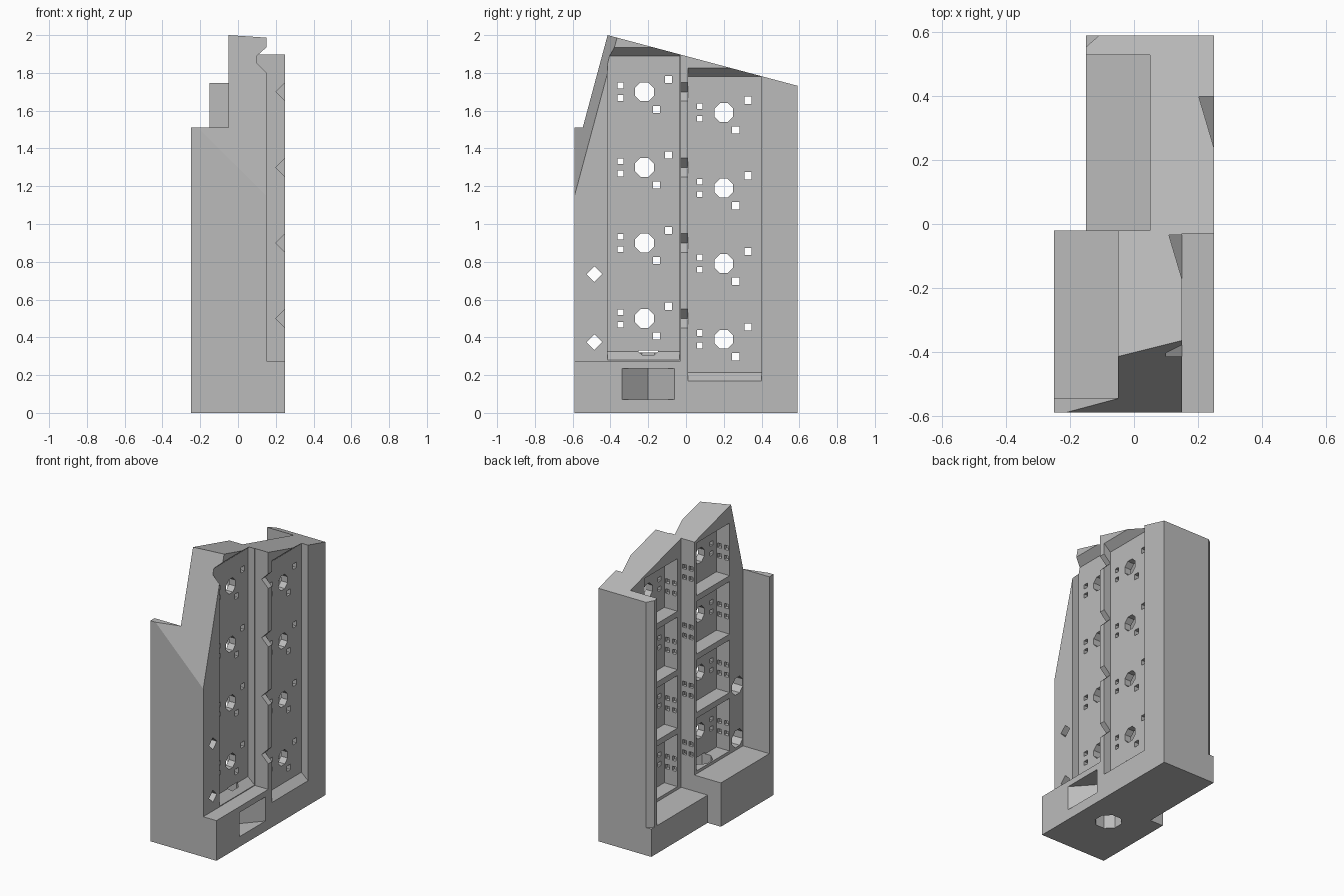
import bpy, bmesh, math
from mathutils import Vector

if "Cube" in bpy.data.objects:
    bpy.data.objects.remove(bpy.data.objects["Cube"], do_unlink=True)

grey = bpy.data.materials.new("plain_grey")
grey.use_nodes = True
grey.diffuse_color = (0.5, 0.5, 0.5, 1)
grey.node_tree.nodes["Principled BSDF"].inputs["Base Color"].default_value = (0.5, 0.5, 0.5, 1)


def prism(bm, axis, pts, a, b):
    """Extrude a 2D outline along an axis from a to b."""
    place = {"x": lambda u, v, t: (t, u, v),
             "y": lambda u, v, t: (u, t, v),
             "z": lambda u, v, t: (u, v, t)}[axis]
    low = [bm.verts.new(place(u, v, a)) for u, v in pts]
    high = [bm.verts.new(place(u, v, b)) for u, v in pts]
    n = len(pts)
    faces = [bm.faces.new(low), bm.faces.new(high)]
    for i in range(n):
        j = (i + 1) % n
        faces.append(bm.faces.new((low[i], low[j], high[j], high[i])))
    bmesh.ops.recalc_face_normals(bm, faces=faces)


def rect(u0, u1, v0, v1):
    return [(u0, v0), (u1, v0), (u1, v1), (u0, v1)]


def square(u, v, size):
    h = size / 2
    return rect(u - h, u + h, v - h, v + h)


def ngon(u, v, radius, n, turn=0.0):
    return [(u + radius * math.cos(2 * math.pi * (i + turn) / n),
             v + radius * math.sin(2 * math.pi * (i + turn) / n)) for i in range(n)]


def trim(bm, point, normal):
    """Cut a convex part by a plane and close the cut."""
    geom = bm.verts[:] + bm.edges[:] + bm.faces[:]
    bmesh.ops.bisect_plane(bm, geom=geom, dist=1e-5, plane_co=point,
                           plane_no=normal, clear_outer=True)
    bmesh.ops.holes_fill(bm, edges=[e for e in bm.edges if e.is_boundary])
    bmesh.ops.recalc_face_normals(bm, faces=bm.faces)


def make(name, bm):
    mesh = bpy.data.meshes.new(name)
    bm.to_mesh(mesh)
    bm.free()
    mesh.materials.append(grey)
    obj = bpy.data.objects.new(name, mesh)
    bpy.context.scene.collection.objects.link(obj)
    return obj


def combine(target, other, operation):
    mod = target.modifiers.new(other.name, "BOOLEAN")
    mod.operation = operation
    mod.solver = "EXACT"
    mod.object = other
    bpy.context.view_layer.objects.active = target
    bpy.ops.object.modifier_apply(modifier=mod.name)
    bpy.data.objects.remove(other, do_unlink=True)


# Sloping roof and the tilted front corner
roof_point = Vector((-0.05, -0.415, 2.0))
roof_normal = Vector((0, 0.267, 1))
corner_right = Vector((0.15, -0.365, 1.987))
corner_low = Vector((0.15, -0.59, 1.15))
corner_normal = (corner_right - roof_point).cross(corner_low - roof_point)
if corner_normal.y > 0:
    corner_normal.negate()


def part(name, axis, pts, a, b, roof=False, corner=False):
    bm = bmesh.new()
    prism(bm, axis, pts, a, b)
    if roof:
        trim(bm, roof_point, roof_normal)
    if corner:
        trim(bm, roof_point, corner_normal)
    return make(name, bm)


# Solid body: two offset columns, end walls and stepped base
body = part("switch_case", "z", rect(-0.05, 0.15, -0.59, -0.02), 0, 2.3, True, True)
for piece in (
    part("back_column", "z", rect(0.05, 0.25, -0.03, 0.59), 0, 2.3, True),
    part("front_wall", "z", rect(-0.25, 0.0, -0.59, -0.545), 0, 1.51, False, True),
    part("back_wall", "z", [(0.1, 0.53), (0.1, 0.59), (-0.11, 0.59), (-0.15, 0.555),
                            (-0.15, 0.53)], 0, 2.3, True),
    part("front_base", "y", [(-0.25, 0), (0.25, 0), (0.25, 0.275), (0, 0.275),
                             (0, 0.3), (-0.25, 0.3)], -0.59, -0.02),
    part("back_base", "z", rect(-0.15, 0.1, -0.05, 0.59), 0, 0.19),
):
    combine(body, piece, "UNION")

# Column layout: outer face x, key centre y, lowest key z, pocket y range
columns = [(0.15, -0.22, 0.5, -0.415, -0.035), (0.25, 0.2, 0.39, 0.01, 0.4)]
pockets = bmesh.new()
holes = bmesh.new()

for face, y, z0, y0, y1 in columns:
    # Long recess with slanted ends
    floor, low, high = face - 0.05, z0 - 0.22, z0 + 1.435
    prism(pockets, "y", [(face + 0.2, low), (face, low), (floor, low + 0.045),
                         (floor, high - 0.045), (face, high), (face + 0.2, high)], y0, y1)
    for k in range(4):
        z = z0 + 0.4 * k
        # Cell behind each key plate
        prism(pockets, "x", rect(y - 0.18, y + 0.18, z - 0.18, z + 0.18),
              face - 0.25, face - 0.1)
        # Openings through the key plate
        prism(holes, "x", ngon(y, z, 0.054, 8, 0.5), face - 0.12, face - 0.03)
        for dy, dz, size in ((-0.127, 0.033, 0.03), (-0.127, -0.033, 0.03),
                             (0.128, 0.065, 0.038), (0.063, -0.093, 0.038)):
            prism(holes, "x", square(y + dy, z + dz, size), face - 0.12, face - 0.03)
        # Wire holes in the side wall of the cell
        for dx in (-0.025, 0.025):
            for dz in (-0.065, 0.005):
                wire = square(face - 0.15 + dx, z + dz, 0.03)
                prism(holes, "y", wire, y - 0.205, y - 0.15)
                if face < 0.2:
                    prism(holes, "y", wire, -0.06, 0.0)
        # V notch in the rib between the columns
        if face < 0.2:
            prism(holes, "y", [(0.2, z), (0.26, z - 0.06), (0.26, z + 0.06)], -0.06, 0.03)

# Wedge-shaped port in the base
prism(pockets, "z", [(0.3, -0.34), (0.25, -0.34), (0.125, -0.2),
                     (0.25, -0.06), (0.3, -0.06)], 0.07, 0.235)

# Screw holes with wide seats on the hollow side
for z in (0.375, 0.735):
    prism(pockets, "x", ngon(-0.485, z, 0.062, 8, 0.5), -0.1, 0.06)
    prism(holes, "x", ngon(-0.485, z, 0.042, 4), 0.03, 0.2)

# Cable channel up through the base
prism(holes, "z", ngon(0.04, -0.2, 0.086, 8, 0.5), -0.1, 0.33)

combine(body, make("pocket_cutter", pockets), "DIFFERENCE")
combine(body, make("hole_cutter", holes), "DIFFERENCE")
